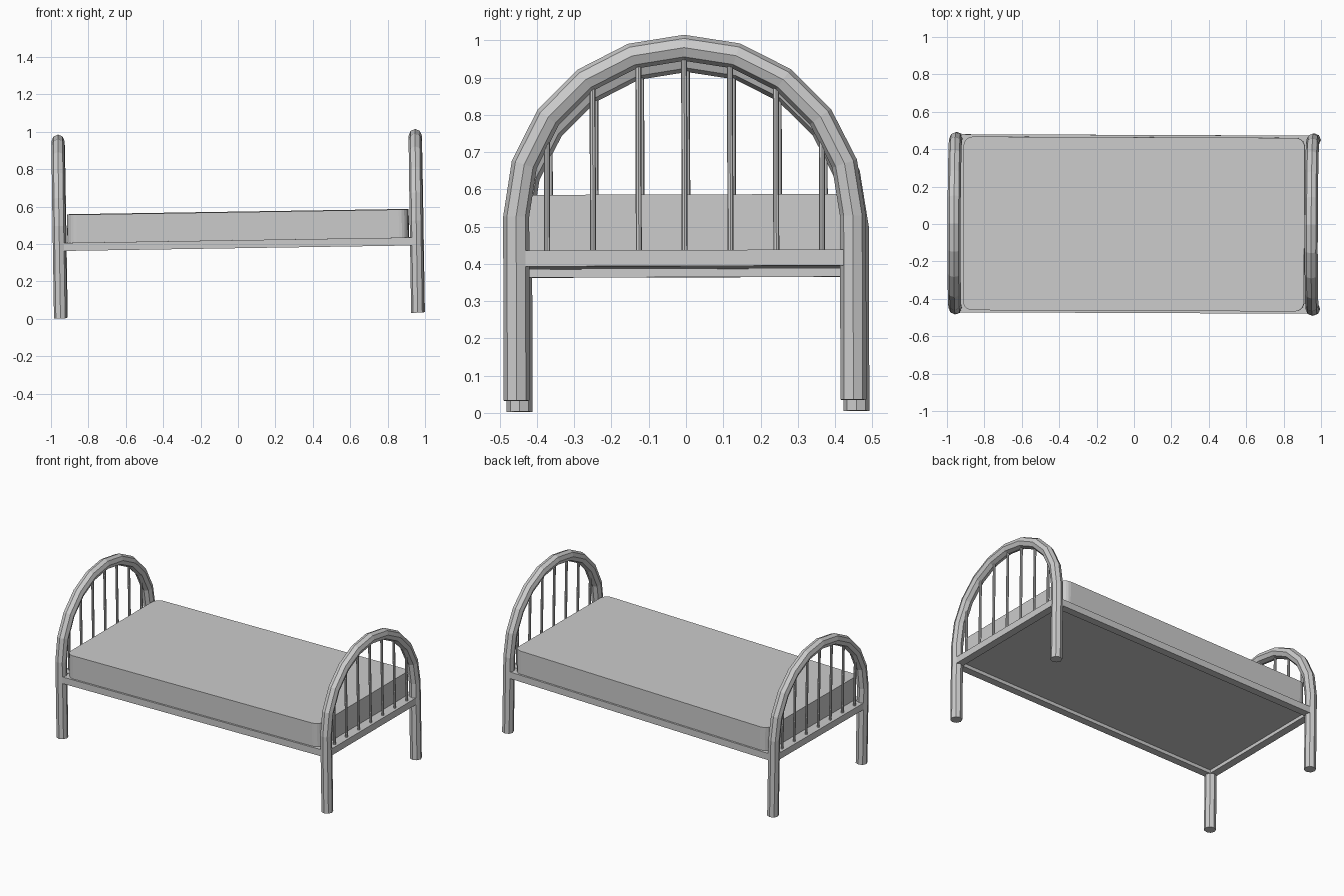
import bpy, bmesh
from math import sin, cos, pi, sqrt
from mathutils import Matrix, Vector, Euler

cube = bpy.data.objects.get("Cube")
if cube:
    bpy.data.objects.remove(cube, do_unlink=True)

# Single light grey material
grey = bpy.data.materials.new("light grey")
grey.use_nodes = True
colour = (0.6, 0.6, 0.6, 1)
grey.diffuse_color = colour
grey.node_tree.nodes["Principled BSDF"].inputs["Base Color"].default_value = colour

# The whole bed leans very slightly
PIVOT = Vector((0, 0, 0.5))
LEAN = (Matrix.Translation(PIVOT) @ Euler((0.003, -0.0157, -0.004)).to_matrix().to_4x4()
        @ Matrix.Translation(-PIVOT))

END_X = 0.955      # centre line of the two end frames
HALF_Y = 0.452     # centre line of the posts
TUBE = 0.035
SPRING = 0.513     # height where the arch begins
FOOT = 0.019
RAIL_LOW, RAIL_TOP = 0.379, 0.422
RAIL_HALF = 0.024


def finish(bm, name):
    bmesh.ops.recalc_face_normals(bm, faces=bm.faces)
    mesh = bpy.data.meshes.new(name)
    bm.to_mesh(mesh)
    bm.free()
    mesh.transform(LEAN)
    mesh.materials.append(grey)
    obj = bpy.data.objects.new(name, mesh)
    bpy.context.collection.objects.link(obj)
    return obj


def box(name, low, high, corner=0):
    low, high = Vector(low), Vector(high)
    bm = bmesh.new()
    bmesh.ops.create_cube(bm, size=1)
    bmesh.ops.scale(bm, vec=high - low, verts=bm.verts)
    bmesh.ops.translate(bm, vec=(low + high) / 2, verts=bm.verts)
    if corner:
        upright = [e for e in bm.edges
                   if abs(e.verts[0].co.z - e.verts[1].co.z) > 0.01]
        bmesh.ops.bevel(bm, geom=upright, offset=corner, segments=5,
                        profile=0.5, affect='EDGES')
    return finish(bm, name)


def arch(name, x, sides=8, steps=10):
    """Bent tube: post, half circle, post."""
    stations = [(0, FOOT)] + [(pi * i / steps, None) for i in range(steps + 1)] + [(pi, FOOT)]
    bm = bmesh.new()
    rings = []
    for t, foot in stations:
        out = Vector((0, cos(t), sin(t)))
        centre = Vector((x, 0, SPRING)) + out * HALF_Y
        if foot is not None:
            centre.z = foot
        rings.append([bm.verts.new(centre + TUBE * (Vector((cos(a), 0, 0)) + out * sin(a)))
                      for a in (2 * pi * k / sides for k in range(sides))])
    for a, b in zip(rings, rings[1:]):
        for k in range(sides):
            j = (k + 1) % sides
            bm.faces.new((a[k], a[j], b[j], b[k]))
    bm.faces.new(rings[0])
    bm.faces.new(rings[-1])
    return finish(bm, name)


def bars(name, x):
    """Seven thin uprights from the end rail up into the arch."""
    bm = bmesh.new()
    for i in range(-3, 4):
        y = i * 0.123
        low = RAIL_TOP - 0.01
        high = SPRING + sqrt(HALF_Y ** 2 - y ** 2) - 0.012
        place = Matrix.Translation((x, y, (low + high) / 2))
        bmesh.ops.create_cone(bm, cap_ends=True, segments=8, radius1=0.008,
                              radius2=0.008, depth=high - low, matrix=place)
    return finish(bm, name)


# End frames
for label, side in (("footboard", -1), ("headboard", 1)):
    x = side * END_X
    arch(label + "_arch", x)
    bars(label + "_bars", x)
    box(label + "_rail", (x - RAIL_HALF, -HALF_Y - RAIL_HALF, RAIL_LOW),
        (x + RAIL_HALF, HALF_Y + RAIL_HALF, RAIL_TOP))

# Side rails
inner_x = END_X - RAIL_HALF
for label, side in (("front", -1), ("back", 1)):
    y = side * HALF_Y
    box(label + "_side_rail", (-inner_x, y - RAIL_HALF, RAIL_LOW),
        (inner_x, y + RAIL_HALF, RAIL_TOP))

# Base panel set inside the rails, and the mattress on top
inner_y = HALF_Y - RAIL_HALF
box("base_panel", (-inner_x, -inner_y, RAIL_LOW + 0.022), (inner_x, inner_y, RAIL_TOP - 0.001))
box("mattress", (-0.912, -0.464, RAIL_TOP), (0.912, 0.464, 0.572), corner=0.05)
